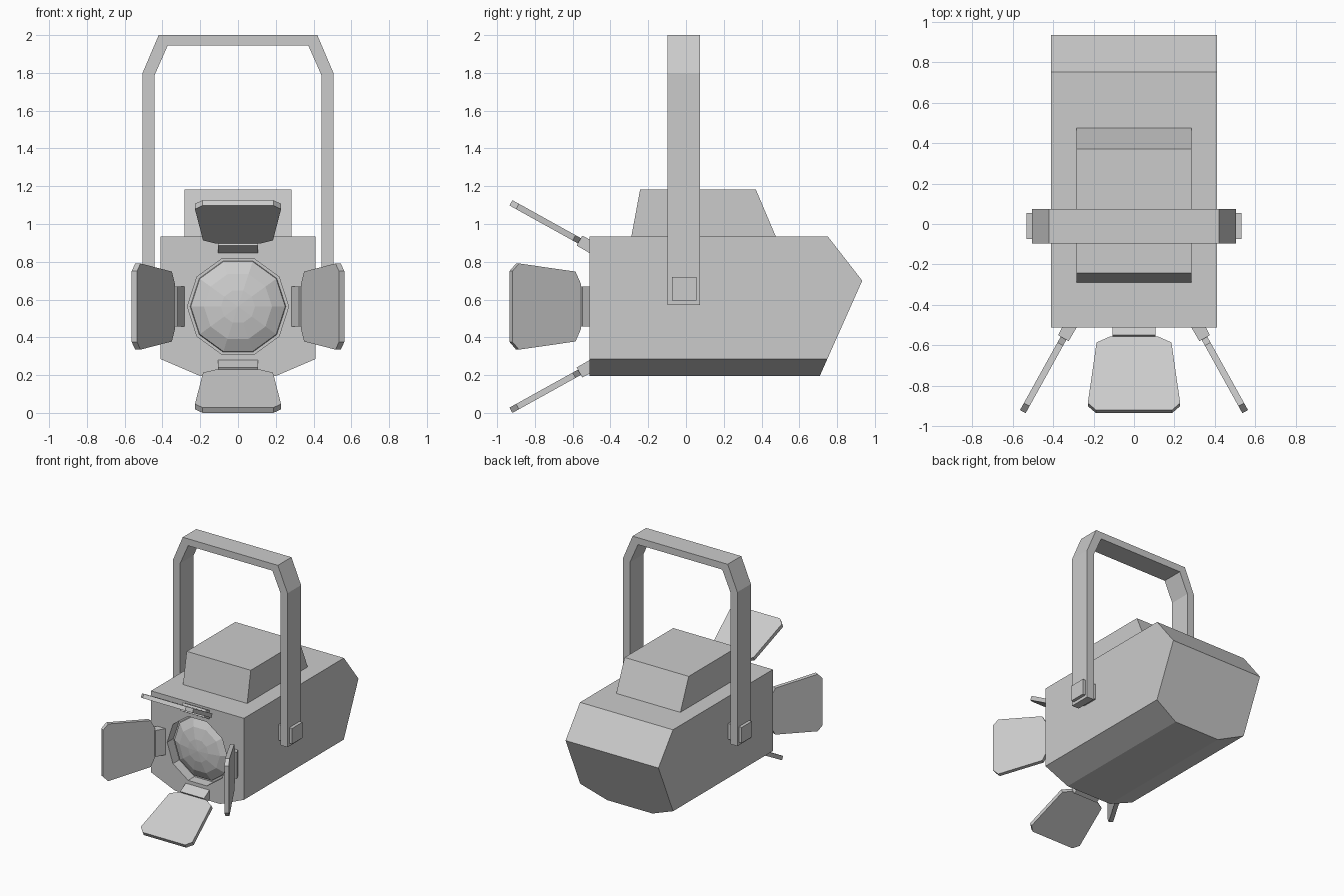
import bpy, bmesh, math
from mathutils import Matrix, Vector

if "Cube" in bpy.data.objects:
    bpy.data.objects.remove(bpy.data.objects["Cube"], do_unlink=True)

grey = bpy.data.materials.new("light_grey")
grey.use_nodes = True
colour = (0.6, 0.6, 0.6, 1)
grey.diffuse_color = colour
grey.node_tree.nodes["Principled BSDF"].inputs["Base Color"].default_value = colour

AXIS_Z = 0.563   # height of the lens axis


def finish(name, bm):
    bmesh.ops.recalc_face_normals(bm, faces=bm.faces)
    mesh = bpy.data.meshes.new(name)
    bm.to_mesh(mesh)
    bm.free()
    mesh.materials.append(grey)
    obj = bpy.data.objects.new(name, mesh)
    bpy.context.scene.collection.objects.link(obj)
    return obj


def prism(outline, low, high, place):
    """Extrude a 2D outline from low to high; place maps (a, b, depth) to a point."""
    bm = bmesh.new()
    loops = [[bm.verts.new(place(a, b, d)) for a, b in outline] for d in (low, high)]
    for loop in loops:
        bm.faces.new(loop)
    n = len(outline)
    for i in range(n):
        j = (i + 1) % n
        bm.faces.new((loops[0][i], loops[0][j], loops[1][j], loops[1][i]))
    return bm


def mirrored(half):
    return half + [(-a, b) for a, b in reversed(half)]


def along_y(a, b, d):
    return (a, d, b)


def along_x(a, b, d):
    return (d, a, b)


def circle(radius, sides=10):
    return [(radius * math.cos(math.tau * i / sides),
             AXIS_Z + radius * math.sin(math.tau * i / sides)) for i in range(sides)]


# Lamp housing: prism with the wedge back trimmed by two planes
bm = prism(mirrored([(0.2, 0.195), (0.41, 0.285), (0.41, 0.935)]), -0.51, 1.2, along_y)
ridge = Vector((0, 0.933, 0.70))
for normal in ((0, 0.235, 0.183), (0, 0.505, -0.225)):
    bmesh.ops.bisect_plane(bm, geom=bm.verts[:] + bm.edges[:] + bm.faces[:],
                           plane_co=ridge, plane_no=normal, clear_outer=True)
    bmesh.ops.holes_fill(bm, edges=[e for e in bm.edges if e.is_boundary])
housing = finish("housing", bm)

# Round recess in the front of the housing
cutter = finish("recess_cutter", prism(circle(0.268), -0.6, -0.43, along_y))
cutter.hide_render = True
cutter.hide_viewport = True
cut = housing.modifiers.new("recess", "BOOLEAN")
cut.operation = "DIFFERENCE"
cut.solver = "EXACT"
cut.object = cutter

# Faceted lens dome inside the recess
bm = bmesh.new()
rings = [[bm.verts.new((x, y, z)) for x, z in circle(r)]
         for r, y in ((0.255, -0.425), (0.25, -0.445), (0.18, -0.483), (0.09, -0.503))]
tip = bm.verts.new((0, -0.51, AXIS_Z))
for i in range(10):
    j = (i + 1) % 10
    for outer, inner in zip(rings, rings[1:]):
        bm.faces.new((outer[i], outer[j], inner[j], inner[i]))
    bm.faces.new((rings[-1][i], rings[-1][j], tip))
bm.faces.new(rings[0])
finish("lens", bm)

# Vent hood on top
finish("top_hood", prism([(-0.29, 0.93), (0.477, 0.93), (0.37, 1.182), (-0.243, 1.182)],
                         -0.283, 0.283, along_x))

# Hanging yoke and its pivots
outer = [(0.505, 0.572), (0.505, 1.8), (0.42, 2.0)]
inner = [(0.443, 0.572), (0.443, 1.785), (0.372, 1.945)]
loop = mirrored(outer) + [(-a, b) for a, b in inner] + inner[::-1]
finish("yoke", prism(loop, -0.097, 0.074, along_y))
for side, name in ((1, "left"), (-1, "right")):
    finish(name + "_pivot", prism([(-0.075, 0.595), (0.055, 0.595), (0.055, 0.72), (-0.075, 0.72)],
                                  side * 0.4, side * 0.53, along_x))

# Four flaps with hinges, turned around the lens axis
tilt = math.radians(29)
out = Vector((0, -math.cos(tilt), math.sin(tilt)))
up = Vector((0, math.sin(tilt), math.cos(tilt)))
root = Vector((0, -0.564, 0.348))


def on_flap(a, b, d):
    return root + Vector((a, 0, 0)) + out * b + up * d


flap_shape = mirrored([(0.12, 0), (0.185, 0.033), (0.228, 0.375), (0.187, 0.415)])
hinge_shape = [(-0.549, 0.375), (-0.579, 0.323), (-0.51, 0.283), (-0.51, 0.355)]
for k, name in enumerate(("top", "left", "bottom", "right")):
    turn = Matrix.Translation((0, 0, AXIS_Z)) @ Matrix.Rotation(k * math.pi / 2, 4, "Y")
    for part, bm in (("flap", prism(flap_shape, -0.016, 0.016, on_flap)),
                     ("hinge", prism(hinge_shape, -0.105, 0.105, along_x))):
        bmesh.ops.transform(bm, matrix=turn, verts=bm.verts)
        finish(name + "_" + part, bm)
